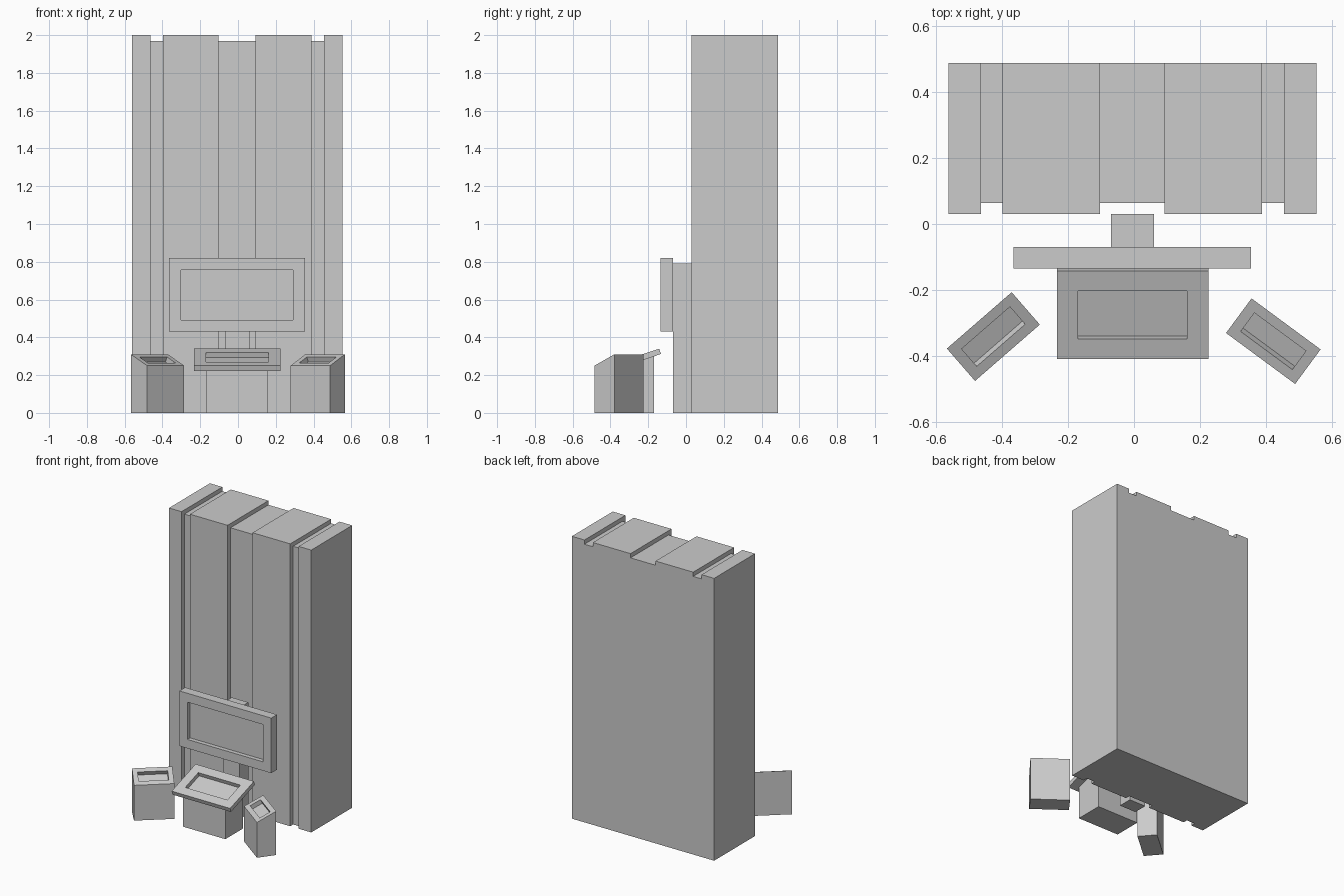
import bpy, bmesh, math
from mathutils import Vector

if "Cube" in bpy.data.objects:
    bpy.data.objects.remove(bpy.data.objects["Cube"])


def prism(name, profile, x0, x1, loc=(0, 0, 0), rot=(0, 0, 0), recess=None):
    """Extrude a (y, z) profile along x; recess = (face direction, border, depth)."""
    bm = bmesh.new()
    face = bm.faces.new([bm.verts.new((x0, y, z)) for y, z in profile])
    ext = bmesh.ops.extrude_face_region(bm, geom=[face], use_keep_orig=True)
    verts = [g for g in ext["geom"] if isinstance(g, bmesh.types.BMVert)]
    bmesh.ops.translate(bm, verts=verts, vec=(x1 - x0, 0, 0))
    bmesh.ops.recalc_face_normals(bm, faces=bm.faces)
    if recess:
        direction, border, depth = recess
        bm.normal_update()
        top = max(bm.faces, key=lambda f: f.normal.dot(Vector(direction)))
        normal = top.normal.copy()
        bmesh.ops.inset_individual(bm, faces=[top], thickness=border, use_even_offset=True)
        floor = bmesh.ops.extrude_discrete_faces(bm, faces=[top])["faces"][0]
        bmesh.ops.translate(bm, verts=floor.verts[:], vec=-normal * depth)
    mesh = bpy.data.meshes.new(name)
    bm.to_mesh(mesh)
    bm.free()
    obj = bpy.data.objects.new(name, mesh)
    bpy.context.collection.objects.link(obj)
    obj.location, obj.rotation_euler = loc, rot
    return obj


def rect(y0, y1, z0, z1):
    return [(y0, z0), (y1, z0), (y1, z1), (y0, z1)]


# Tall cabinet with grooves running down the front and back across the top
cabinet = prism("cabinet", rect(0.03, 0.488, 0, 2), -0.562, 0.553)
groove = [(-0.1, -0.1), (0.063, -0.1), (0.063, 1.97), (0.6, 1.97), (0.6, 2.1), (-0.1, 2.1)]
bpy.context.view_layer.objects.active = cabinet
for x0, x1 in [(-0.464, -0.398), (-0.103, 0.093), (0.388, 0.454)]:
    cutter = prism("groove_cutter", groove, x0, x1)
    cutter.hide_render = True
    mod = cabinet.modifiers.new("groove", "BOOLEAN")
    mod.operation, mod.solver, mod.object = "DIFFERENCE", "EXACT", cutter
    bpy.ops.object.modifier_apply(modifier=mod.name)
    bpy.data.objects.remove(cutter)

# Screen and its support post
prism("screen_post", rect(-0.07, 0.03, 0, 0.79), -0.07, 0.06)
prism("screen", rect(-0.135, -0.07, 0.43, 0.82), -0.365, 0.355,
      recess=((0, -1, 0), 0.063, 0.03))

# Console: pedestal with sloped top carrying a tilted, recessed panel
prism("console_pedestal", [(-0.37, 0), (-0.17, 0), (-0.17, 0.3), (-0.37, 0.233)], -0.17, 0.16)
prism("console_panel", rect(-0.141, 0.141, -0.015, 0.015), -0.233, 0.225,
      loc=(0, -0.271, 0.281), rot=(math.radians(18.6), 0, 0),
      recess=((0, 0, 1), 0.064, 0.028))

# Angled side boxes with sloped, recessed tops
slope = [(-0.065, 0), (0.065, 0), (0.065, 0.31), (-0.065, 0.25)]
for name, x, y, angle in [("left_box", -0.426, -0.341, 41), ("right_box", 0.422, -0.355, -36.4)]:
    prism(name, slope, -0.13, 0.13, loc=(x, y, 0), rot=(0, 0, math.radians(angle)),
          recess=((0, -0.42, 0.9), 0.033, 0.03))
